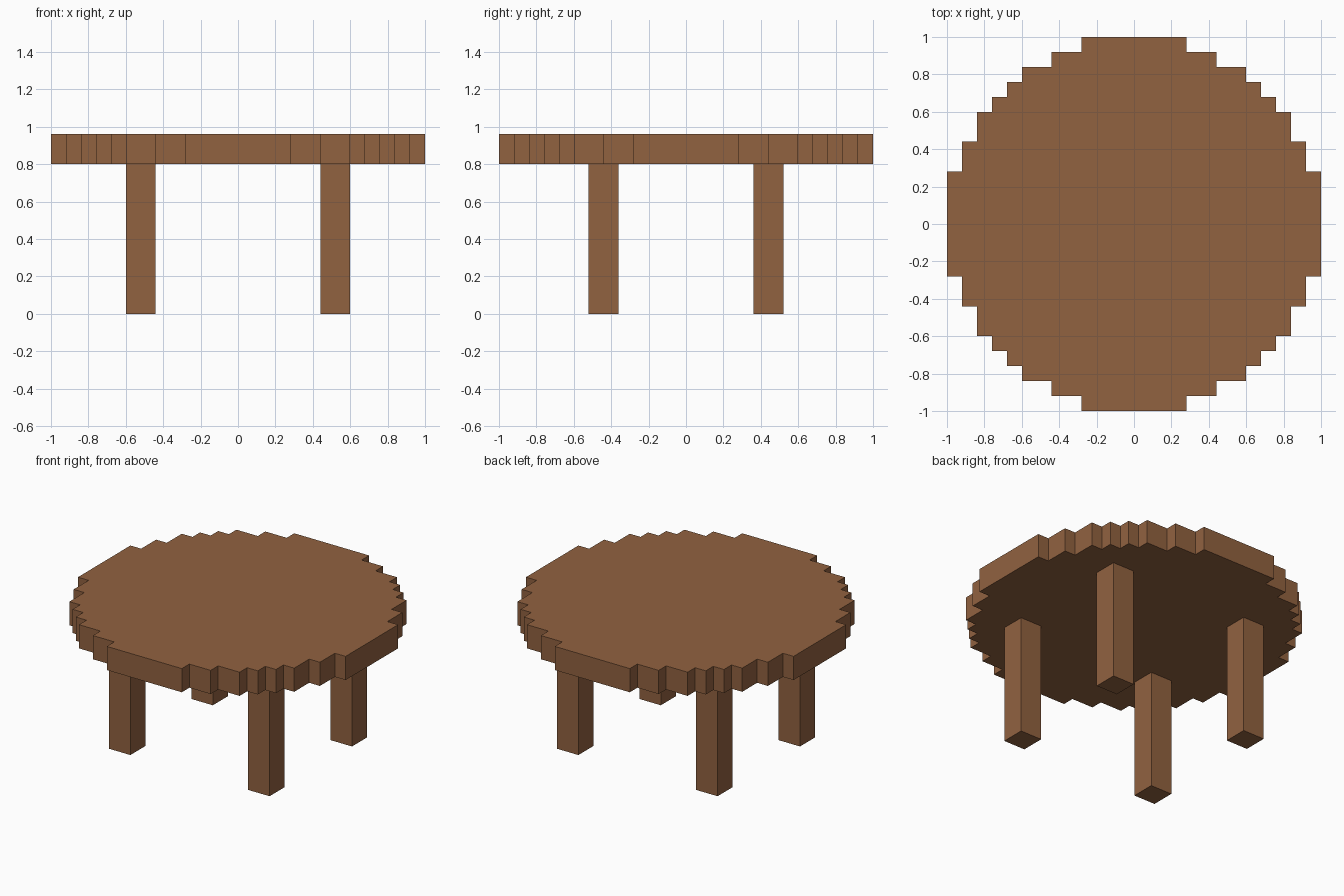
import bpy, bmesh

if "Cube" in bpy.data.objects:
    bpy.data.objects.remove(bpy.data.objects["Cube"])

U = 0.08                # size of one step in the blocky outline
LEG_H, TOP_H = 0.80, 0.96

wood = bpy.data.materials.new("brown wood")
wood.diffuse_color = (0.285, 0.122, 0.051, 1.0)
wood.use_nodes = True
wood.node_tree.nodes["Principled BSDF"].inputs["Base Color"].default_value = wood.diffuse_color


def prism(name, outline, z0, z1):
    """Extrude a flat outline from z0 up to z1."""
    bm = bmesh.new()
    face = bm.faces.new([bm.verts.new((x, y, z0)) for x, y in outline])
    ext = bmesh.ops.extrude_face_region(bm, geom=[face], use_keep_orig=True)
    for v in ext["geom"]:
        if isinstance(v, bmesh.types.BMVert):
            v.co.z = z1
    bmesh.ops.recalc_face_normals(bm, faces=bm.faces[:])
    mesh = bpy.data.meshes.new(name)
    bm.to_mesh(mesh)
    bm.free()
    mesh.materials.append(wood)
    obj = bpy.data.objects.new(name, mesh)
    bpy.context.collection.objects.link(obj)
    return obj


# Stepped round table top: outer corners of one quadrant, in order from +x to +y
corners = [(1.00, 0.28), (0.92, 0.44), (0.84, 0.60), (0.76, 0.68),
           (0.68, 0.76), (0.60, 0.84), (0.44, 0.92), (0.28, 1.00)]
quadrant = []
for i, (x, y) in enumerate(corners):
    quadrant.append((x, y))
    if i + 1 < len(corners):
        quadrant.append((corners[i + 1][0], y))   # inner corner of the step

# Turn the quadrant four times to close the outline
outline = []
for _ in range(4):
    outline += quadrant
    quadrant = [(-y, x) for x, y in quadrant]
prism("table_top", outline, LEG_H, TOP_H)

# Four square legs
for sx, side in ((-1, "left"), (1, "right")):
    for sy, end in ((-1, "front"), (1, "back")):
        cx, cy = sx * 0.52, sy * 0.44
        square = [(cx - U, cy - U), (cx + U, cy - U), (cx + U, cy + U), (cx - U, cy + U)]
        prism(f"{end}_{side}_leg", square, 0.0, LEG_H)
